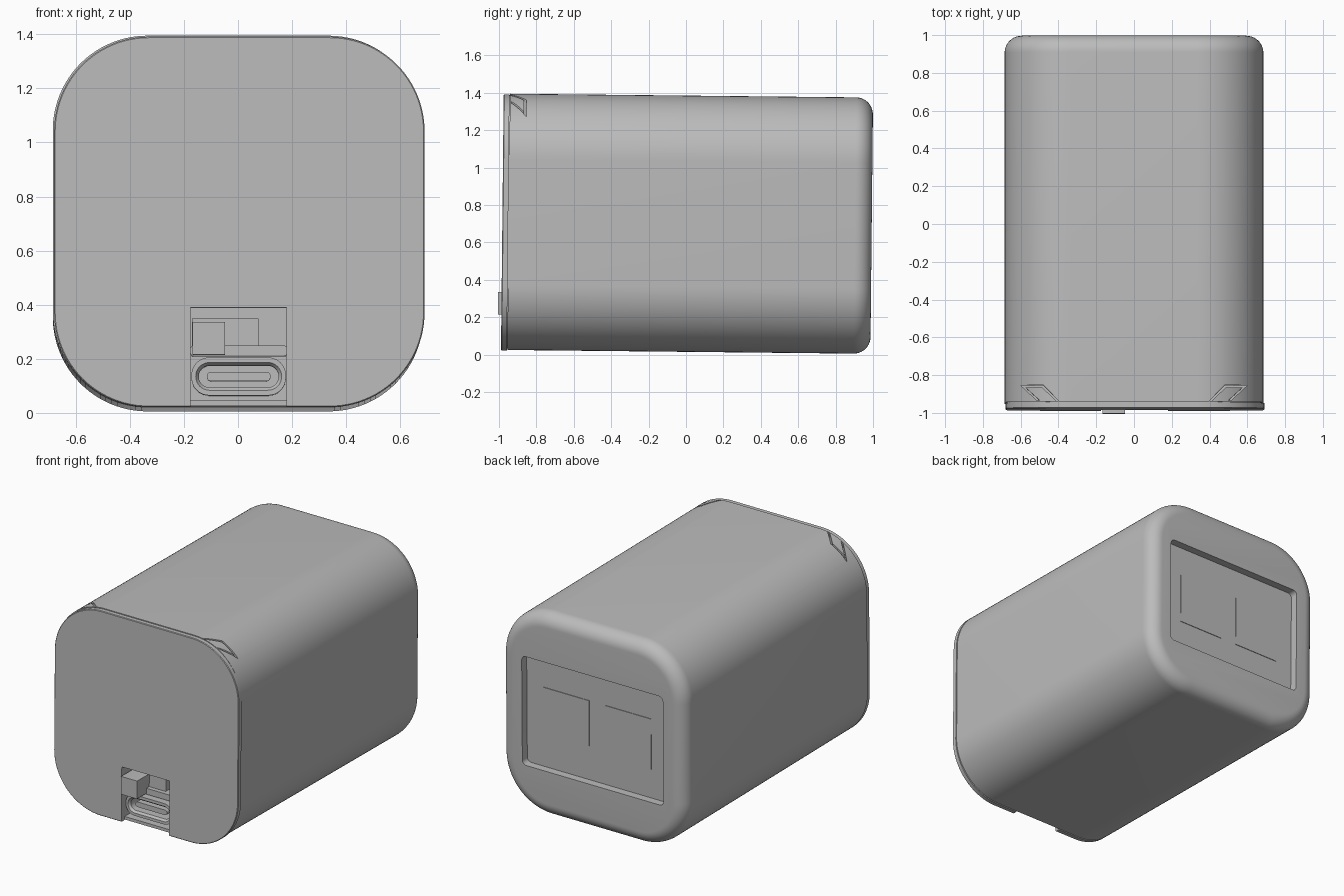
import bpy, bmesh
from math import sin, cos, pi
from mathutils import Matrix, Vector

cube = bpy.data.objects.get("Cube")
if cube:
    bpy.data.objects.remove(cube, do_unlink=True)

grey = bpy.data.materials.new("plain grey")
grey.use_nodes = True
COLOUR = (0.5, 0.5, 0.5, 1)
grey.diffuse_color = COLOUR
grey.node_tree.nodes["Principled BSDF"].inputs["Base Color"].default_value = COLOUR

MID = 0.70    # height of the body axis
SLOPE = Matrix.Translation((0, 0, MID)) @ Matrix.Rotation(-0.0105, 4, "X") @ Matrix.Translation((0, 0, -MID))
parts = []


def loft(name, rings):
    """Closed solid through matching rings of points."""
    bm = bmesh.new()
    loops = [[bm.verts.new(p) for p in ring] for ring in rings]
    n = len(loops[0])
    for a, b in zip(loops, loops[1:]):
        for i in range(n):
            j = (i + 1) % n
            bm.faces.new((a[i], a[j], b[j], b[i]))
    bm.faces.new(loops[0])
    bm.faces.new(loops[-1])
    bmesh.ops.recalc_face_normals(bm, faces=bm.faces)
    mesh = bpy.data.meshes.new(name)
    bm.to_mesh(mesh)
    bm.free()
    mesh.materials.append(grey)
    obj = bpy.data.objects.new(name, mesh)
    bpy.context.collection.objects.link(obj)
    parts.append(obj)
    return obj


def ring(x0, x1, z0, z1, y, r, steps=16):
    """Rounded rectangle facing along y."""
    corners = ((x1 - r, z1 - r), (x0 + r, z1 - r), (x0 + r, z0 + r), (x1 - r, z0 + r))
    pts = []
    for k, (cx, cz) in enumerate(corners):
        for i in range(steps + 1):
            a = (k + i / steps) * pi / 2
            pts.append(Vector((cx + r * cos(a), y, cz + r * sin(a))))
    return pts


def slab(name, x0, x1, z0, z1, y0, y1, r=0.001, steps=6):
    return loft(name, [ring(x0, x1, z0, z1, y, r, steps) for y in (y0, y1)])


def cut(target, cutter):
    cutter.hide_render = True
    mod = target.modifiers.new("cut", "BOOLEAN")
    mod.operation, mod.solver, mod.object = "DIFFERENCE", "EXACT", cutter
    bpy.context.view_layer.objects.active = target
    bpy.ops.object.modifier_apply(modifier=mod.name)
    parts.remove(cutter)
    bpy.data.objects.remove(cutter, do_unlink=True)


def inset_ring(d, y):
    h = 0.685 - d
    return ring(-h, h, MID - h, MID + h, y, 0.35 - d, 24)


# Main body with a rounded back edge
FILLET = 0.09
profile = [(0, -0.948)]
for i in range(11):
    a = i / 10 * pi / 2
    profile.append((FILLET * (1 - cos(a)), 0.993 - FILLET + FILLET * sin(a)))
body = loft("body", [inset_ring(d, y) for d, y in profile])

# Recessed back panel and its two raised labels
cut(body, slab("panel_cutter", -0.525, 0.525, 0.325, 1.06, 0.94, 1.1, 0.03))
for side, name in ((1, "left_panel_label"), (-1, "right_panel_label")):
    a, b = sorted((side * 0.06, side * 0.40))
    slab(name, a, b, 0.52, 0.86, 0.938, 0.944)

# Port bay in the front of the body
cut(body, slab("bay_cutter", -0.175, 0.18, 0.035, 0.38, -1.1, -0.78))

# Angled latch grooves on the top front shoulders
for side in (1, -1):
    outline = ((0.60, -0.860), (0.48, -0.860), (0.395, -0.947), (0.41, -0.947),
               (0.485, -0.872), (0.575, -0.872), (0.50, -0.940), (0.515, -0.940))
    points = [(side * x, y) for x, y in outline]
    cut(body, loft("groove_cutter", [[Vector((x, y, z)) for x, y in points] for z in (1.22, 1.5)]))

# Front cover with a narrow shadow gap behind it and a notch at the bottom
loft("cover_seat", [inset_ring(0.008, y) for y in (-0.952, -0.944)])
seat = parts[-1]
cover = loft("front_cover", [inset_ring(d, y) for d, y in ((0, -0.951), (0, -0.978), (0.004, -0.982))])
cover.data.transform(Matrix.Translation((0.005, 0, -0.004)))
for plate in (seat, cover):
    cut(plate, slab("notch_cutter", -0.175, 0.18, -0.1, 0.38, -1.1, -0.9))

# Charging port: rounded shell, hollow mouth and inner tongue
shell = slab("port_shell", -0.172, 0.177, 0.055, 0.195, -0.94, -0.77, 0.065, 10)
cut(shell, loft("mouth_cutter", [
    ring(-0.16, 0.165, 0.07, 0.18, -0.945, 0.054, 10),
    ring(-0.145, 0.15, 0.085, 0.165, -0.925, 0.039, 10),
    ring(-0.145, 0.15, 0.085, 0.165, -0.82, 0.039, 10)]))
slab("port_tongue", -0.115, 0.12, 0.108, 0.142, -0.92, -0.81, 0.015)

# Circuit shelf, switch housing and slider
slab("circuit_shelf", -0.175, 0.18, 0.20, 0.24, -0.90, -0.77, 0.01)
slab("switch_housing", -0.17, 0.075, 0.24, 0.34, -0.87, -0.77)
slab("switch_slider", -0.168, -0.048, 0.205, 0.325, -1.0, -0.86)

# Shared slight slope and smooth shading with crisp edges
for obj in parts:
    obj.data.transform(SLOPE)
    bpy.ops.object.select_all(action="DESELECT")
    obj.select_set(True)
    bpy.context.view_layer.objects.active = obj
    bpy.ops.object.shade_smooth_by_angle(angle=pi / 6)
